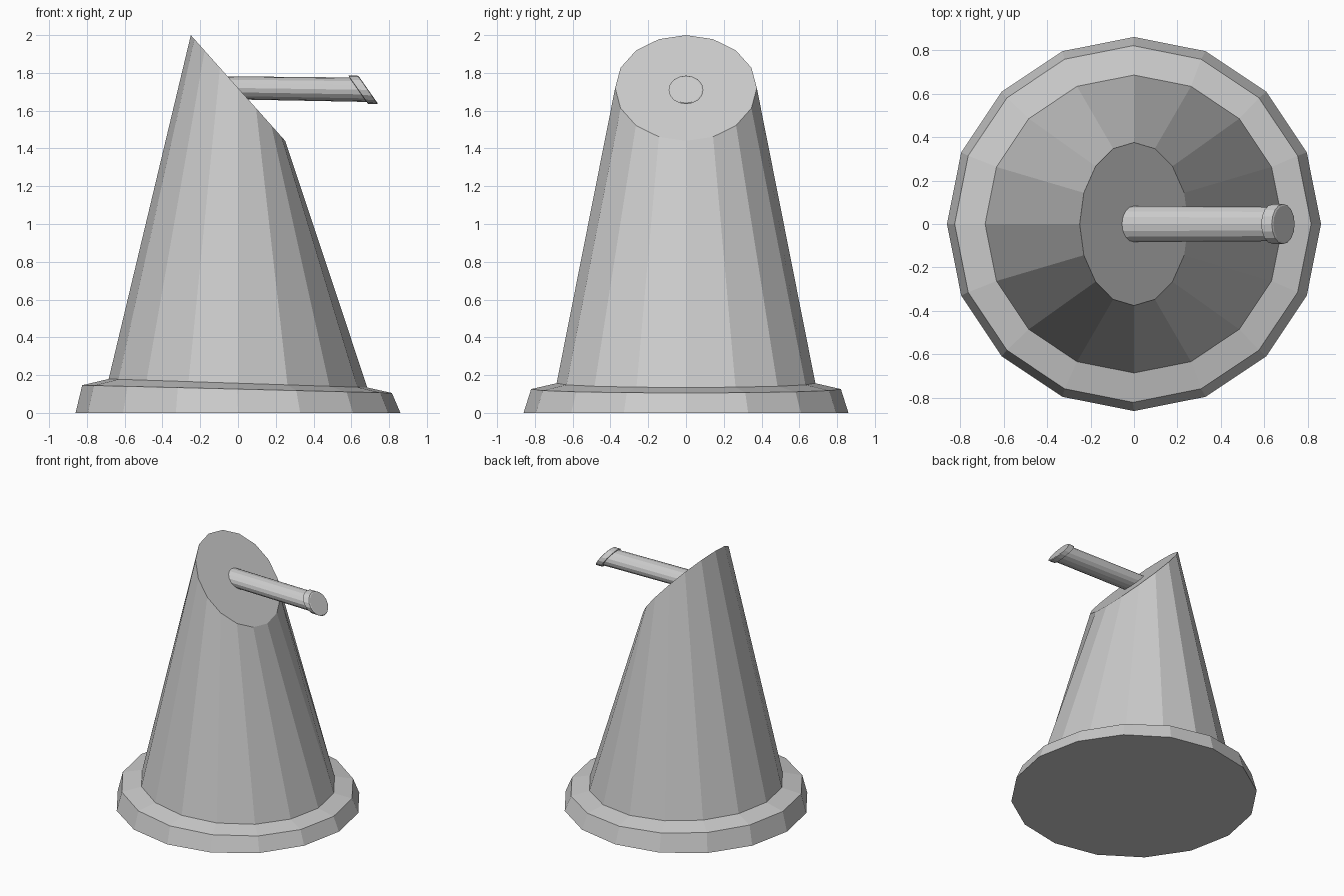
import bpy, bmesh
from math import cos, sin, atan2, pi

if "Cube" in bpy.data.objects:
    bpy.data.objects.remove(bpy.data.objects["Cube"])

SIDES = 16


def loft(name, rings):
    """Skin tilted circular rings: (centre x, centre z, radius, tilt about y)."""
    bm = bmesh.new()
    loops = []
    for cx, cz, r, tilt in rings:
        loop = []
        for i in range(SIDES):
            a = 2 * pi * i / SIDES
            u = r * cos(a)
            loop.append(bm.verts.new((cx + u * cos(tilt), r * sin(a), cz - u * sin(tilt))))
        loops.append(loop)
    for lo, hi in zip(loops, loops[1:]):
        for i in range(SIDES):
            j = (i + 1) % SIDES
            bm.faces.new((lo[i], lo[j], hi[j], hi[i]))
    bm.faces.new(loops[0][::-1])
    bm.faces.new(loops[-1])
    bmesh.ops.recalc_face_normals(bm, faces=bm.faces)
    mesh = bpy.data.meshes.new(name)
    bm.to_mesh(mesh)
    bm.free()
    obj = bpy.data.objects.new(name, mesh)
    bpy.context.collection.objects.link(obj)
    return obj


cut = atan2(0.56, 0.5)      # slant of the top face
tip = atan2(0.15, 0.105)    # slant of the spout mouth

# Flanged base and tapering body with a slanted top
loft("tapered_body", [
    (0, 0, 0.86, 0),
    (-0.005, 0.126, 0.82, 0.025),
    (0, 0.157, 0.685, 0.033),
    (0, 1.72, 0.375, cut),
])

# Spout with a collar around its slanted mouth
loft("spout", [
    (0, 1.72, 0.083, cut),
    (0.635, 1.711, 0.079, tip),
    (0.637, 1.711, 0.091, tip),
    (0.686, 1.71, 0.092, tip),
    (0.690, 1.71, 0.085, tip),
])
